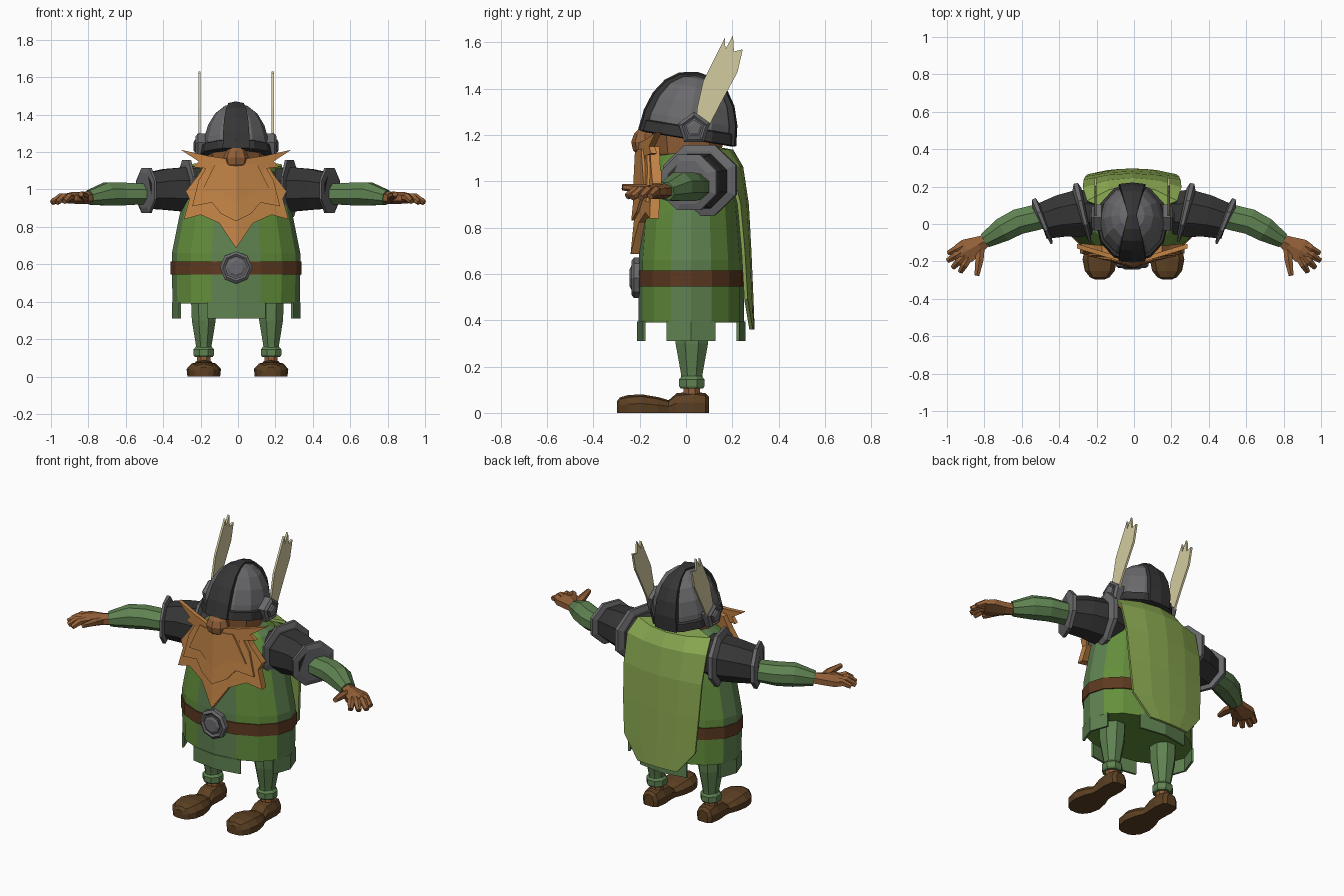
import bpy, bmesh, math
from mathutils import Vector, Matrix

if "Cube" in bpy.data.objects:
    bpy.data.objects.remove(bpy.data.objects["Cube"])

def mat(name, r, g, b):
    m = bpy.data.materials.new(name)
    m.diffuse_color = [((c / 255 + .055) / 1.055) ** 2.4 for c in (r, g, b)] + [1]
    m.use_nodes = True
    m.node_tree.nodes["Principled BSDF"].inputs["Base Color"].default_value = m.diffuse_color
    return m

GREEN = mat("tunic green", 100, 143, 60)
PANEL = mat("muted green", 95, 130, 81)
CAPE = mat("light green", 136, 166, 80)
SKIN = mat("skin", 147, 96, 56)
BEARD = mat("orange hair", 192, 130, 69)
BOOT = mat("boot brown", 92, 64, 35)
BELT = mat("belt brown", 93, 57, 32)
DARK = mat("dark iron", 53, 53, 54)
IRON = mat("grey iron", 105, 105, 108)
FEATHER = mat("feather cream", 212, 203, 160)
CX = -0.01  # centre line of body and head

def mesh(name, verts, faces, *mats):
    bm = bmesh.new()
    vs = [bm.verts.new(v) for v in verts]
    for f in faces:
        bm.faces.new([vs[i] for i in f])
    bmesh.ops.recalc_face_normals(bm, faces=bm.faces)
    me = bpy.data.meshes.new(name)
    bm.to_mesh(me)
    bm.free()
    for m in mats:
        me.materials.append(m)
    ob = bpy.data.objects.new(name, me)
    bpy.context.collection.objects.link(ob)
    return ob

def loft(name, rings, *mats):
    """Skin equal-length closed rings and cap both ends."""
    n, k = len(rings[0]), len(rings)
    faces = [(i * n + j, i * n + (j + 1) % n, (i + 1) * n + (j + 1) % n, (i + 1) * n + j)
             for i in range(k - 1) for j in range(n)]
    faces += [tuple(range(n)), tuple(range((k - 1) * n, k * n))]
    return mesh(name, [p for r in rings for p in r], faces, *mats)

def ellipse(n, rx, ry, z, cx=0, cy=0, start=0):
    return [(cx + rx * math.cos(start + math.tau * j / n),
             cy + ry * math.sin(start + math.tau * j / n), z) for j in range(n)]

def tube(name, path, m, n=8, s=1):
    """Tube through (x, y, z, width radius, height radius); s=-1 mirrors it."""
    pts = [Vector(p[:3]) for p in path]
    rings = []
    for i, p in enumerate(path):
        t = (pts[min(i + 1, len(pts) - 1)] - pts[max(i - 1, 0)]).normalized()
        side = t.cross(Vector((0, 0, 1))).normalized()
        up = side.cross(t)
        ring = []
        for j in range(n):
            a = math.tau * (j + 0.5) / n
            v = pts[i] + side * math.cos(a) * p[3] + up * math.sin(a) * p[4]
            ring.append((s * v.x, v.y, v.z))
        rings.append(ring)
    return loft(name, rings, m)

def thicken(ob, t, offset=-1):
    mod = ob.modifiers.new("thickness", 'SOLIDIFY')
    mod.thickness, mod.offset = t, offset

# Tunic: 16 sided, strips alternate in colour every two faces
CY = 0.022
profile = [(.39, .34, .228), (.55, .343, .228), (.66, .343, .226), (.86, .303, .21),
           (1.0, .27, .195), (1.09, .21, .17), (1.14, .12, .11)]
tunic = loft("tunic", [ellipse(16, rx, ry, z, CX, CY) for z, rx, ry in profile], GREEN, PANEL)
for p in tunic.data.polygons:
    if p.index < 96 and (p.index % 16 + 1) % 4 < 2:
        p.material_index = 1

# Hanging tabs below the four muted strips
for k in range(4):
    ang = [math.radians(90 * k + d) for d in (-27, 0, 27)]
    v = [(CX + .343 * math.cos(a), CY + .234 * math.sin(a), z) for z in (.31, .395) for a in ang]
    tab = mesh("skirt_tab", v, [(0, 1, 4, 3), (1, 2, 5, 4)], PANEL)
    thicken(tab, .012)

# Belt and round buckle
loft("belt", [ellipse(16, .35, .235, z, CX, CY) for z in (.545, .615)], BELT)

def boss(name, n, steps, m, place):
    ob = loft(name, [ellipse(n, r, r, h, start=math.pi / 2) for r, h in steps], m)
    ob.data.transform(place)
    return ob

front = Matrix.Translation((CX, -.2, .583)) @ Matrix.Rotation(math.pi / 2, 4, 'X')
boss("buckle_rim", 8, [(.087, 0), (.087, .025), (.072, .036), (.06, .028)], IRON, front)
boss("buckle_centre", 8, [(.052, .02), (.052, .036), (.038, .043)], IRON, front)

# Cape sheet, wrapped over the shoulders and tapered at the hem
rows = [(1.14, .13, .14, .06), (1.13, .24, .2, .08), (1.06, .262, .24, .05), (.9, .258, .264, .035),
        (.7, .25, .275, .028), (.49, .235, .284, .025), (.36, .13, .289, .008)]
cols = (-1, -.5, 0, .5, 1)
cape = mesh("cape", [(CX + w * c, y - bend * c * c, z) for z, w, y, bend in rows for c in cols],
            [(i * 5 + j, i * 5 + j + 1, i * 5 + j + 6, i * 5 + j + 5)
             for i in range(len(rows) - 1) for j in range(4)], CAPE)
thicken(cape, .015, 0)

# Head and nose
loft("head", [ellipse(10, rx, ry, z, CX, .01) for z, rx, ry in
              [(1.06, .1, .11), (1.12, .145, .15), (1.22, .16, .165), (1.27, .15, .15)]], SKIN)
loft("nose", [ellipse(8, r, r * .85, z, CX, -.178) for z, r in
              [(1.11, .035), (1.135, .06), (1.17, .069), (1.205, .054), (1.225, .03)]], SKIN)

# Beard: layered folded plates with pointed hems, hanging slightly forward
def folded_plate(name, half, y0, slope, t, lean=.1):
    for s in (1, -1):
        loft(name, [[(CX + s * x, y0 + slope * x + d + lean * (z - 1), z) for x, z in half]
                    for d in (-t / 2, t / 2)], BEARD)

folded_plate("beard_back", [(0, 1.15), (.16, 1.15), (.2, 1.08), (.27, .99), (.25, .95), (.28, .84),
                            (.19, .865), (.09, .82), (0, .685)], -.188, .24, .04)
folded_plate("beard_middle", [(0, 1.15), (.14, 1.15), (.2, 1.05), (.235, .91), (.13, .93),
                              (.08, .87), (0, .83)], -.202, .24, .035)
folded_plate("beard_front", [(0, 1.14), (.11, 1.14), (.19, .98), (.1, .99), (0, .92)], -.212, .24, .03, .05)
folded_plate("moustache", [(0, 1.13), (.05, 1.165), (.15, 1.18), (.295, 1.212), (.2, 1.15),
                           (.23, 1.12), (.14, 1.11), (.16, 1.06), (.05, 1.08), (0, 1.05)], -.207, .3, .025, 0)

# Helmet: dome, rim and crest share one backward tilt
tilt = Matrix.Translation((CX, .005, 1.187)) @ Matrix.Rotation(math.radians(-9.5), 4, 'X')
H = .272
dome = loft("helmet_dome", [ellipse(12, .18 * math.cos(a) ** .85, .2 * math.cos(a) ** .85, H * math.sin(a))
                            for a in (0, .3, .62, .95, 1.25, 1.5)], IRON)
rim = loft("helmet_rim", [ellipse(12, rx, ry, z) for rx, ry, z in
                          [(.18, .195, -.005), (.195, .215, 0), (.19, .21, .045), (.175, .195, .05)]], DARK)
rings = []
for i in range(11):
    a = math.pi * i / 10
    c, s = math.cos(a), math.sin(a)
    c = math.copysign(abs(c) ** .85, c)
    w = .024 + .048 * abs(c)
    y, z = -.2 * c, H * s
    rings.append([(-w, y * .88, z * .93), (-w, y * 1.03, z * 1.03), (0, y * 1.07, z * 1.06),
                  (w, y * 1.03, z * 1.03), (w, y * .88, z * .93)])
crest = loft("helmet_crest", rings, DARK)
for ob in (dome, rim, crest):
    ob.data.transform(tilt)

# Helmet side bosses and feather wings
wing = [(.045, 1.26), (.047, 1.31), (.075, 1.435), (.168, 1.62), (.17, 1.57), (.203, 1.63),
        (.207, 1.56), (.245, 1.57), (.222, 1.47), (.146, 1.33), (.1, 1.24)]
for s in (1, -1):
    side = Matrix.Translation((CX + s * .165, .035, 1.228)) @ Matrix.Rotation(s * math.pi / 2, 4, 'Y') \
        @ Matrix.Rotation(s * math.pi / 2, 4, 'Z')
    boss("helmet_boss_rim", 5, [(.072, 0), (.072, .04), (.056, .052), (.045, .045)], IRON, side)
    boss("helmet_boss_centre", 5, [(.038, .03), (.038, .056), (.025, .062)], IRON, side)
    loft("feather_wing", [[(CX + s * (.19 + d), y, z) for y, z in wing] for d in (0, .012)], FEATHER)

for s in (1, -1):
    # Armoured upper sleeve with two flanges
    tube("sleeve_armour", [(.2, .06, 1.0, .12, .12), (.29, .058, 1.0, .138, .128),
                           (.39, .043, 1.0, .122, .118), (.49, .015, .992, .105, .102)], DARK, 8, s)
    tube("shoulder_flange", [(.255, .064, 1.005, .14, .135), (.265, .062, 1.005, .175, .165),
                             (.282, .058, 1.005, .175, .165), (.292, .055, 1.005, .14, .135)], IRON, 8, s)
    tube("elbow_flange", [(.472, .02, .995, .1, .1), (.48, .017, .995, .14, .13),
                          (.496, .011, .995, .14, .13), (.504, .007, .995, .1, .1)], IRON, 8, s)
    # Forearm
    tube("forearm", [(.46, .05, .975, .07, .062), (.52, .036, .976, .074, .06), (.62, .012, .976, .074, .066),
                     (.7, -.03, .976, .07, .067), (.795, -.088, .957, .044, .042)], PANEL, 8, s)
    # Hand with thumb and fingers
    tube("palm", [(.785, -.085, .957, .036, .034), (.83, -.11, .955, .052, .032),
                  (.89, -.142, .955, .074, .031), (.93, -.163, .952, .066, .024)], SKIN, 6, s)
    for x0, y0, x1, y1, z1 in [(.9, -.11, .992, -.155, .935), (.905, -.14, .995, -.195, .93),
                               (.9, -.165, .968, -.232, .93), (.885, -.18, .928, -.255, .935)]:
        tube("finger", [(x0, y0, .955, .024, .022), ((x0 + x1) / 2, (y0 + y1) / 2, .958, .023, .022),
                        (x1, y1, z1, .015, .015)], SKIN, 6, s)
    tube("thumb", [(.82, -.12, .95, .026, .024), (.826, -.19, .967, .025, .022),
                   (.84, -.275, .975, .015, .014)], SKIN, 6, s)

    # Leg, cuff and ankle
    x = s * .18 - .003
    loft("leg", [ellipse(8, r, r * 1.1, z, x, .025, math.pi / 8) for z, r in
                 [(.13, .042), (.17, .046), (.3, .069), (.42, .074)]], PANEL)
    loft("leg_cuff", [ellipse(8, r, r, z, x, .025, math.pi / 8) for z, r in
                      [(.105, .052), (.115, .059), (.145, .059), (.16, .046)]], PANEL)
    loft("ankle", [ellipse(8, .038, .038, z, x, .025, math.pi / 8) for z in (.07, .11)], SKIN)

    # Boot: arched sections from heel to toe
    rings = []
    for y, w, h in [(.1, .03, .07), (.085, .05, .085), (.03, .06, .092), (-.04, .055, .085), (-.075, .058, .055),
                    (-.12, .078, .068), (-.19, .092, .08), (-.25, .08, .077), (-.285, .052, .067),
                    (-.297, .025, .052)]:
        rings.append([(x + w * a, y, h * b) for a, b in
                      [(-.95, 0), (-1, .5), (-.7, .88), (0, 1), (.7, .88), (1, .5), (.95, 0)]])
    loft("boot", rings, BOOT)
